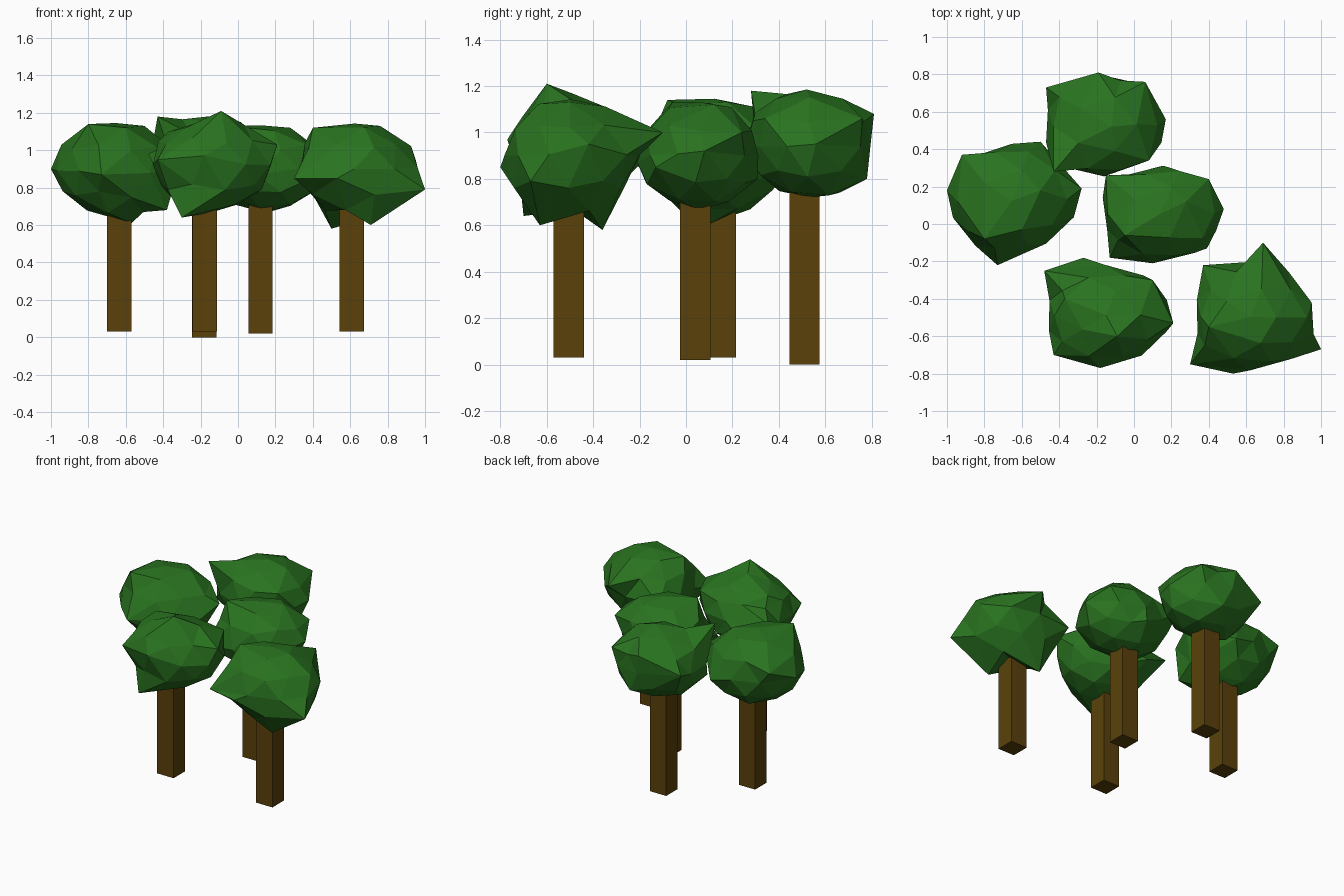
import bpy, bmesh, random
from mathutils import Vector

random.seed(4)


def material(name, color):
    m = bpy.data.materials.new(name)
    m.diffuse_color = color
    return m


leaf = material("leaf_green", (0.022, 0.17, 0.014, 1))
bark = material("bark_brown", (0.1, 0.053, 0.003, 1))


def finish(bm, name, mat):
    bmesh.ops.recalc_face_normals(bm, faces=bm.faces)
    mesh = bpy.data.meshes.new(name)
    bm.to_mesh(mesh)
    bm.free()
    mesh.materials.append(mat)
    bpy.context.collection.objects.link(bpy.data.objects.new(name, mesh))


def trunk(name, x, y, bottom):
    bm = bmesh.new()
    bmesh.ops.create_cube(bm, size=1)
    top = bottom + 0.76
    for v in bm.verts:
        v.co = Vector((x + v.co.x * 0.13, y + v.co.y * 0.13,
                       (bottom + top) / 2 + v.co.z * (top - bottom)))
    finish(bm, name, bark)


def crown(name, center, radii, knobs):
    """Faceted ball with slight jitter, pulled out to a few knobs."""
    bm = bmesh.new()
    bmesh.ops.create_icosphere(bm, subdivisions=2, radius=1)
    c, r = Vector(center), Vector(radii)
    unit = {v: v.co.normalized() for v in bm.verts}
    for v in bm.verts:
        v.co = c + unit[v] * r * random.uniform(0.96, 1.05)
    pulled = {}
    for k in knobs:
        d = Vector(k) - c
        d = Vector((d.x / r.x, d.y / r.y, d.z / r.z)).normalized()
        v = max((v for v in bm.verts if v not in pulled), key=lambda v: unit[v].dot(d))
        pulled[v] = Vector(k) - v.co
    for v, shift in pulled.items():
        v.co += shift
        # neighbours follow slightly so knobs have broader flanks
        for e in v.link_edges:
            n = e.other_vert(v)
            if n not in pulled:
                n.co += shift * 0.1
    finish(bm, name, leaf)


# Back tree
trunk("back_trunk", -0.18, 0.51, 0.0)
crown("back_crown", (-0.16, 0.53, 0.94), (0.31, 0.265, 0.24), [
    (-0.43, 0.28, 1.18), (-0.47, 0.73, 0.98), (-0.19, 0.81, 1.08),
    (0.06, 0.76, 1.06), (0.17, 0.56, 0.95), (0.08, 0.34, 1.06),
    (-0.12, 0.52, 1.185), (-0.45, 0.4, 0.86), (-0.1, 0.78, 0.8),
    (-0.16, 0.53, 0.72)])

# Left tree
trunk("left_trunk", -0.635, 0.15, 0.03)
crown("left_crown", (-0.65, 0.13, 0.89), (0.32, 0.29, 0.25), [
    (-1.0, 0.18, 0.9), (-0.8, -0.08, 1.14), (-0.73, -0.22, 0.87),
    (-0.28, 0.19, 0.95), (-0.5, 0.44, 0.85), (-0.38, 0.0, 0.68),
    (-0.5, 0.18, 1.13), (-0.92, 0.37, 0.98), (-0.57, 0.11, 0.61)])

# Middle tree
trunk("middle_trunk", 0.12, 0.04, 0.02)
crown("middle_crown", (0.15, 0.05, 0.9), (0.31, 0.255, 0.235), [
    (-0.15, 0.26, 0.98), (0.4, 0.24, 1.0), (0.48, 0.08, 0.92),
    (0.39, -0.13, 0.85), (-0.13, -0.18, 0.83), (-0.05, -0.06, 1.13),
    (0.28, 0.12, 1.12), (0.1, -0.21, 0.87), (0.15, 0.31, 0.8)])

# Front tree
trunk("front_trunk", -0.178, -0.505, 0.03)
crown("front_crown", (-0.14, -0.49, 0.92), (0.31, 0.255, 0.24), [
    (-0.48, -0.25, 0.98), (-0.27, -0.18, 0.88), (-0.09, -0.6, 1.21),
    (0.21, -0.53, 1.03), (-0.3, -0.7, 0.64), (-0.43, -0.7, 0.95),
    (-0.37, -0.4, 1.1), (0.1, -0.3, 1.05), (-0.18, -0.77, 0.97)])

# Right tree
trunk("right_trunk", 0.608, -0.505, 0.03)
crown("right_crown", (0.64, -0.5, 0.9), (0.31, 0.27, 0.25), [
    (0.69, -0.1, 1.0), (1.0, -0.67, 0.79), (0.3, -0.75, 0.85),
    (0.37, -0.22, 0.9), (0.53, -0.8, 0.85), (0.71, -0.63, 0.6),
    (0.5, -0.36, 0.58), (0.4, -0.55, 1.12), (0.76, -0.5, 1.13),
    (0.95, -0.42, 0.95), (0.61, -0.5, 0.68)])
